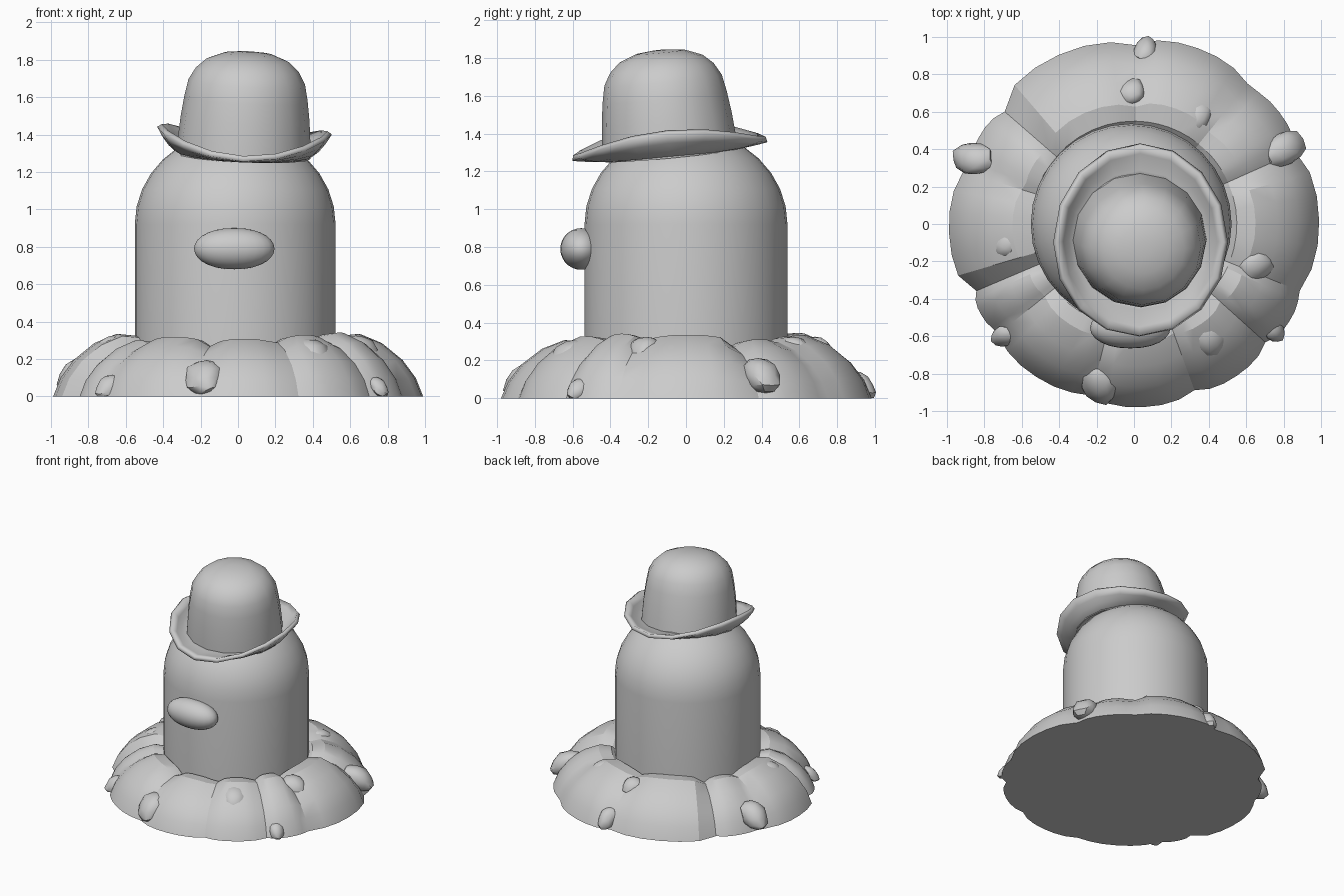
import bpy, bmesh, math, random
from math import sin, cos, radians, pi

random.seed(4)
cube = bpy.data.objects.get("Cube")
if cube:
    bpy.data.objects.remove(cube, do_unlink=True)

grey = bpy.data.materials.new("plain_grey")
grey.use_nodes = True
grey.diffuse_color = (0.6, 0.6, 0.6, 1)
grey.node_tree.nodes["Principled BSDF"].inputs["Base Color"].default_value = (0.6, 0.6, 0.6, 1)


def finish(bm, name, angle=40):
    bmesh.ops.recalc_face_normals(bm, faces=bm.faces)
    mesh = bpy.data.meshes.new(name)
    bm.to_mesh(mesh)
    bm.free()
    mesh.materials.append(grey)
    obj = bpy.data.objects.new(name, mesh)
    bpy.context.collection.objects.link(obj)
    bpy.ops.object.select_all(action='DESELECT')
    obj.select_set(True)
    bpy.context.view_layer.objects.active = obj
    bpy.ops.object.shade_smooth_by_angle(angle=radians(angle))
    return obj


def loft(name, rings, caps=(True, True), angle=40):
    """Join closed rings of points into one skin."""
    bm = bmesh.new()
    loops = [[bm.verts.new(p) for p in ring] for ring in rings]
    n = len(loops[0])
    for a, b in zip(loops, loops[1:]):
        for i in range(n):
            j = (i + 1) % n
            bm.faces.new((a[i], a[j], b[j], b[i]))
    for cap, loop in zip(caps, (loops[0], loops[-1])):
        if cap:
            bm.faces.new(loop)
    return finish(bm, name, angle)


def turned(name, profile, sides, caps=(True, True)):
    return loft(name, [[(r * cos(2 * pi * i / sides), r * sin(2 * pi * i / sides), z)
                        for i in range(sides)] for r, z in profile], caps)


# Body: cylinder with a domed top
dome = [(0.537 * cos(t), 0.92 + 0.5 * sin(t)) for t in (radians(a) for a in range(0, 90, 11))]
body = turned("body", [(0.537, 0.02)] + dome, 32)
body.location = (-0.015, 0, 0)

# Nose: wide rounded oval
bm = bmesh.new()
bmesh.ops.create_uvsphere(bm, u_segments=24, v_segments=14, radius=1)
for v in bm.verts:
    v.co.x = math.copysign(abs(v.co.x) ** 0.9, v.co.x)
bmesh.ops.scale(bm, vec=(0.215, 0.11, 0.11), verts=bm.verts)
nose = finish(bm, "nose")
nose.location = (-0.02, -0.555, 0.79)

# Hat: crown and curled brim share one tilt
crown = turned("hat_crown", [(0.36, -0.02), (0.355, 0.06), (0.345, 0.18), (0.33, 0.29), (0.312, 0.38),
                             (0.275, 0.445), (0.22, 0.495), (0.13, 0.53), (0.04, 0.54)], 16, (False, True))
rings = []
for step in range(5):
    t = step / 4
    ring = []
    for i in range(16):
        a = 2 * pi * i / 16
        rise = 0.02 + 0.11 * cos(a) ** 2
        rx, ry = 0.33 + 0.125 * t, 0.33 + 0.185 * t
        ring.append((rx * cos(a), ry * sin(a), rise * t ** 1.8 - 0.005))
    rings.append(ring)
brim = loft("hat_brim", rings, (False, False))
solid = brim.modifiers.new("thickness", 'SOLIDIFY')
solid.thickness = 0.03
solid.offset = 0
for part in (crown, brim):
    part.location = (0.03, -0.085, 1.305)
    part.rotation_euler = (radians(5.5), radians(2.5), 0)

# Dirt mound: lobes between crease angles, each with its own reach and height
lobes = [(-22, 24, 1.0, 1.0), (24, 51, 0.99, 0.93), (51, 89, 1.01, 1.0), (89, 139, 1.0, 1.03),
         (139, 163, 0.96, 0.96), (163, 203, 1.0, 1.0), (203, 219, 0.96, 0.9), (219, 256, 0.98, 0.95),
         (256, 290, 0.99, 0.92), (290, 318, 0.99, 0.98), (318, 338, 0.99, 1.02)]
slope = [(0.99, 0), (0.95, 0.1), (0.88, 0.195), (0.77, 0.285), (0.65, 0.335), (0.55, 0.325), (0.42, 0.2)]
rings = [[] for _ in slope]
for start, end, reach, height in lobes:
    for k in range(6):
        u = k / 3 - 1
        a = radians(start + (end - start) * k / 6)
        dip = abs(u) ** 3
        for ring, (r, z) in zip(rings, slope):
            out = r * (reach - 0.035 * dip) if r > 0.6 else r
            ring.append((out * cos(a), out * sin(a), z * (height - 0.12 * dip)))
mound = loft("dirt_mound", rings, (True, True), 25)

# Stones half buried in the mound: position, half width, half height
stones = [(0.06, 0.93, 0.07, 0.065, 0.08), (-0.01, 0.71, 0.27, 0.07, 0.06),
          (0.35, 0.58, 0.27, 0.08, 0.06), (0.8, 0.4, 0.12, 0.11, 0.1),
          (-0.86, 0.35, 0.12, 0.1, 0.1), (-0.69, -0.11, 0.27, 0.075, 0.06),
          (-0.7, -0.6, 0.05, 0.06, 0.07), (-0.18, -0.85, 0.1, 0.11, 0.1),
          (0.39, -0.61, 0.23, 0.11, 0.085), (0.66, -0.22, 0.26, 0.09, 0.07),
          (0.75, -0.57, 0.05, 0.06, 0.06)]
for n, (x, y, z, w, h) in enumerate(stones):
    bm = bmesh.new()
    bmesh.ops.create_icosphere(bm, subdivisions=2, radius=1)
    turn = random.uniform(0, pi)
    lean = -0.5 * h / math.hypot(x, y)
    for v in bm.verts:
        # Squared-off pebble, leaning in towards the body
        c = v.co / max(abs(q) for q in v.co) * 0.35 + v.co * 0.58
        px = w * (c.x * cos(turn) - c.y * sin(turn) * 0.85)
        py = w * (c.x * sin(turn) + c.y * cos(turn) * 0.85)
        v.co = (x + px + lean * c.z * x, y + py + lean * c.z * y, max(0, z + h * c.z))
    finish(bm, "stone_%d" % (n + 1), 35)
